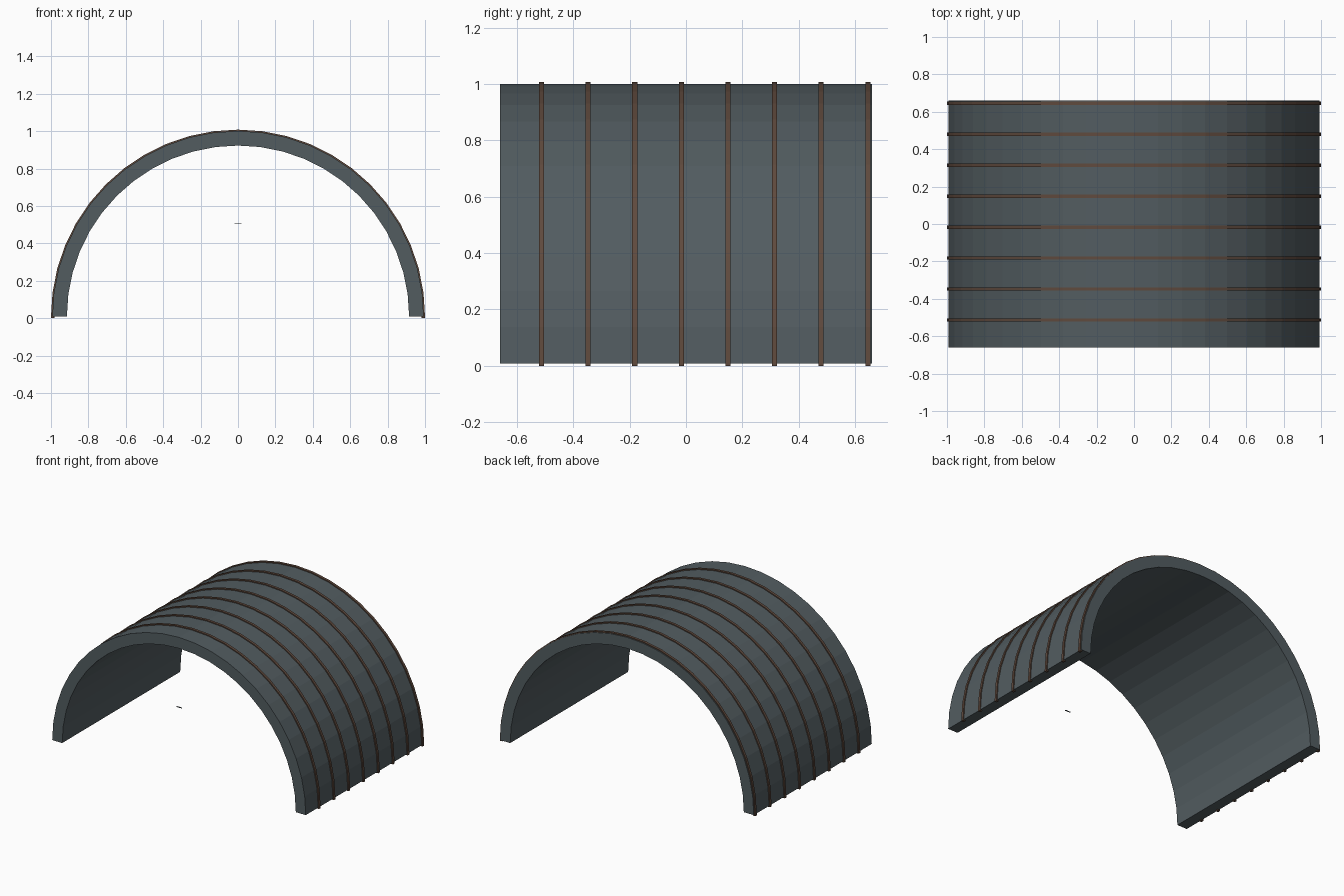
import bpy
import math

cube = bpy.data.objects.get("Cube")
if cube:
    bpy.data.objects.remove(cube, do_unlink=True)

SEGMENTS = 24
BASE = 0.008      # height of the arch centre
HALF_LENGTH = 0.66


def material(name, colour):
    mat = bpy.data.materials.new(name)
    mat.use_nodes = True
    rgba = (*colour, 1)
    mat.diffuse_color = rgba
    mat.node_tree.nodes["Principled BSDF"].inputs["Base Color"].default_value = rgba
    return mat


def add_mesh(name, verts, faces, mat):
    mesh = bpy.data.meshes.new(name)
    mesh.from_pydata(verts, [], faces)
    mesh.materials.append(mat)
    obj = bpy.data.objects.new(name, mesh)
    bpy.context.collection.objects.link(obj)
    return obj


def arch(name, inner, outer, y0, y1, mat, foot=0):
    """Half ring with a rectangular section and optional short straight feet."""
    path = [(math.cos(a), math.sin(a), BASE)
            for a in (math.pi * i / SEGMENTS for i in range(SEGMENTS + 1))]
    if foot:
        path = [(1, 0, BASE - foot)] + path + [(-1, 0, BASE - foot)]
    section = [(inner, y0), (outer, y0), (outer, y1), (inner, y1)]
    verts = [(c * r, y, z + s * r) for c, s, z in path for r, y in section]
    faces = [(4 * i + j, 4 * i + 4 + j, 4 * i + 4 + (j + 1) % 4, 4 * i + (j + 1) % 4)
             for i in range(len(path) - 1) for j in range(4)]
    last = len(verts) - 4
    faces += [(0, 1, 2, 3), (last + 3, last + 2, last + 1, last)]
    return add_mesh(name, verts, faces, mat)


slate = material("slate_grey", (0.085, 0.108, 0.118))
rust = material("rust_brown", (0.115, 0.068, 0.047))

# Vaulted shell
arch("vault_shell", 0.915, 0.993, -HALF_LENGTH, HALF_LENGTH, slate)

# Raised bands around the shell
for i in range(8):
    y = -0.513 + i * 0.1655
    arch(f"band_{i + 1}", 0.982, 1.0, y - 0.009, y + 0.009, rust, foot=BASE)

# Small loose sliver at the middle of the front opening
bpy.ops.mesh.primitive_cube_add(size=1, location=(0, 0.003 - HALF_LENGTH, 0.505))
sliver = bpy.context.object
sliver.name = "front_sliver"
sliver.scale = (0.04, 0.006, 0.004)
sliver.data.materials.append(slate)
